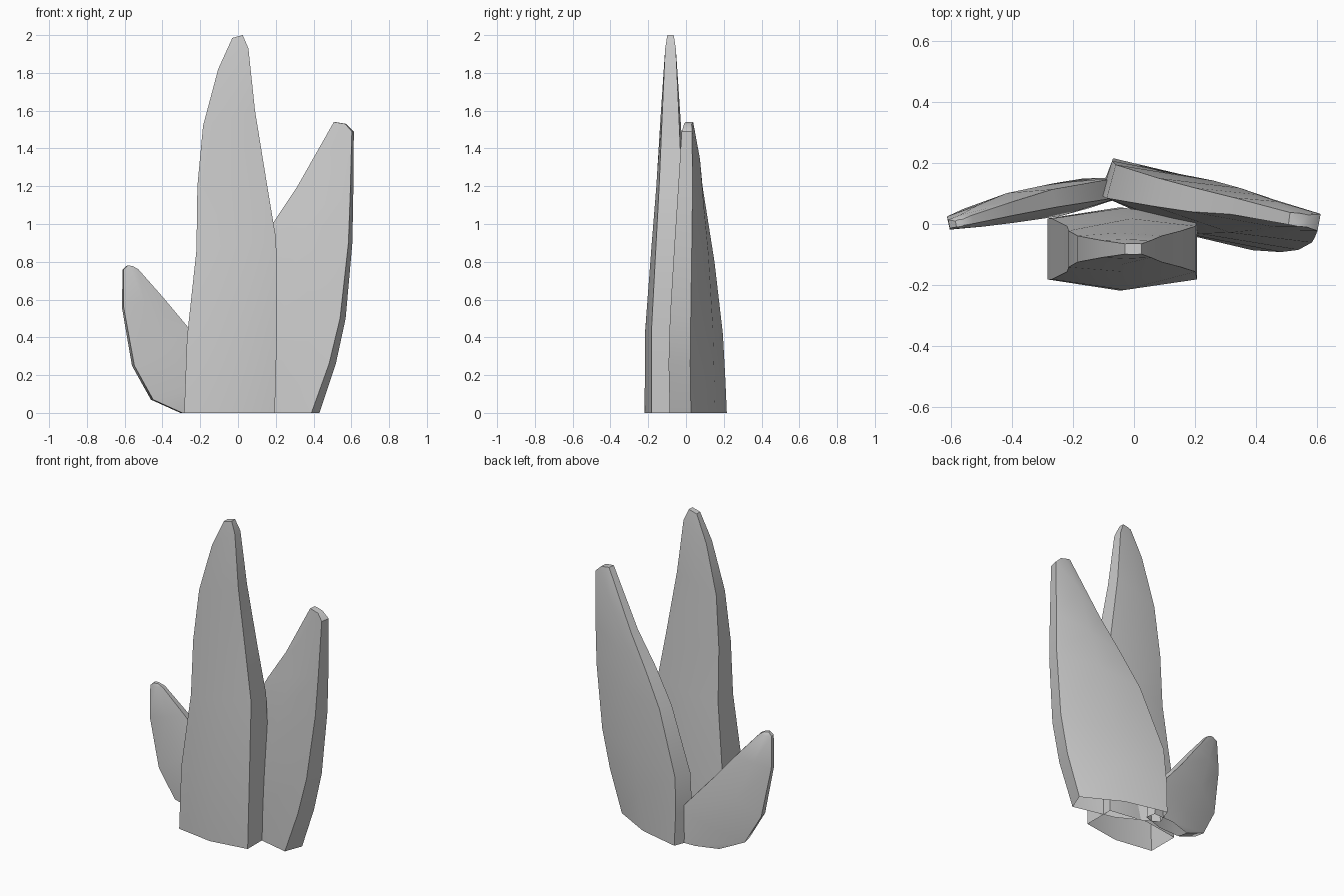
import bpy, bmesh
from mathutils import Vector


def blade(name, left, right, edge, ridge):
    """Loft six-sided sections between a left and right edge line; base open, tip capped."""
    bm = bmesh.new()
    rings = []
    for l, r, e, m in zip(left, right, edge, ridge):
        l, r = Vector(l), Vector(r)
        d = r - l
        n = Vector((-d.y, d.x, 0)).normalized()
        mid = (l + r) / 2
        pts = [l - n * e, mid - n * m, r - n * e, r + n * e, mid + n * m, l + n * e]
        rings.append([bm.verts.new(p) for p in pts])
    for a, b in zip(rings, rings[1:]):
        for i in range(6):
            j = (i + 1) % 6
            bm.faces.new((a[i], a[j], b[j], b[i]))
    bm.faces.new(rings[-1])
    me = bpy.data.meshes.new(name)
    bm.to_mesh(me)
    bm.free()
    ob = bpy.data.objects.new(name, me)
    bpy.context.collection.objects.link(ob)
    bpy.ops.object.select_all(action='DESELECT')
    ob.select_set(True)
    bpy.context.view_layer.objects.active = ob
    bpy.ops.object.shade_smooth_by_angle(angle=0.7)
    return ob


# tall upright blade at the front
Y = -0.082
blade("tall_blade",
      [(x, Y, z) for x, z in [(-.285, 0), (-.27, .4), (-.22, .86), (-.215, 1.2),
                              (-.185, 1.52), (-.105, 1.82), (-.03, 1.985)]],
      [(x, Y, z) for x, z in [(.195, 0), (.207, .45), (.202, .92), (.155, 1.2),
                              (.09, 1.6), (.055, 1.93), (.025, 2.0)]],
      [.1, .1, .075, .06, .043, .028, .017],
      [.137, .135, .1, .075, .053, .032, .018])

# medium blade leaning right
blade("right_blade",
      [(-.09, .16, 0), (-.09, .15, .2), (-.075, .14, .42), (.07, .105, .8),
       (.19, .08, 1.0), (.32, .06, 1.2), (.51, .018, 1.54)],
      [(.41, -.03, 0), (.50, -.035, .26), (.555, -.03, .5), (.595, -.015, .9),
       (.602, -.005, 1.15), (.608, .005, 1.49), (.57, .01, 1.53)],
      [.06, .06, .057, .047, .04, .028, .02],
      [.095, .095, .09, .075, .06, .042, .022])

# short blade leaning left
blade("left_blade",
      [(-.30, .075, 0), (-.455, .04, .07), (-.555, .02, .25), (-.61, .003, .56),
       (-.608, .0, .76), (-.585, .0, .78)],
      [(-.02, .125, 0), (-.05, .12, .2), (-.26, .085, .44), (-.40, .05, .61),
       (-.53, .015, .76), (-.56, .006, .778)],
      [.03, .032, .03, .022, .014, .01],
      [.05, .055, .05, .036, .022, .012])
